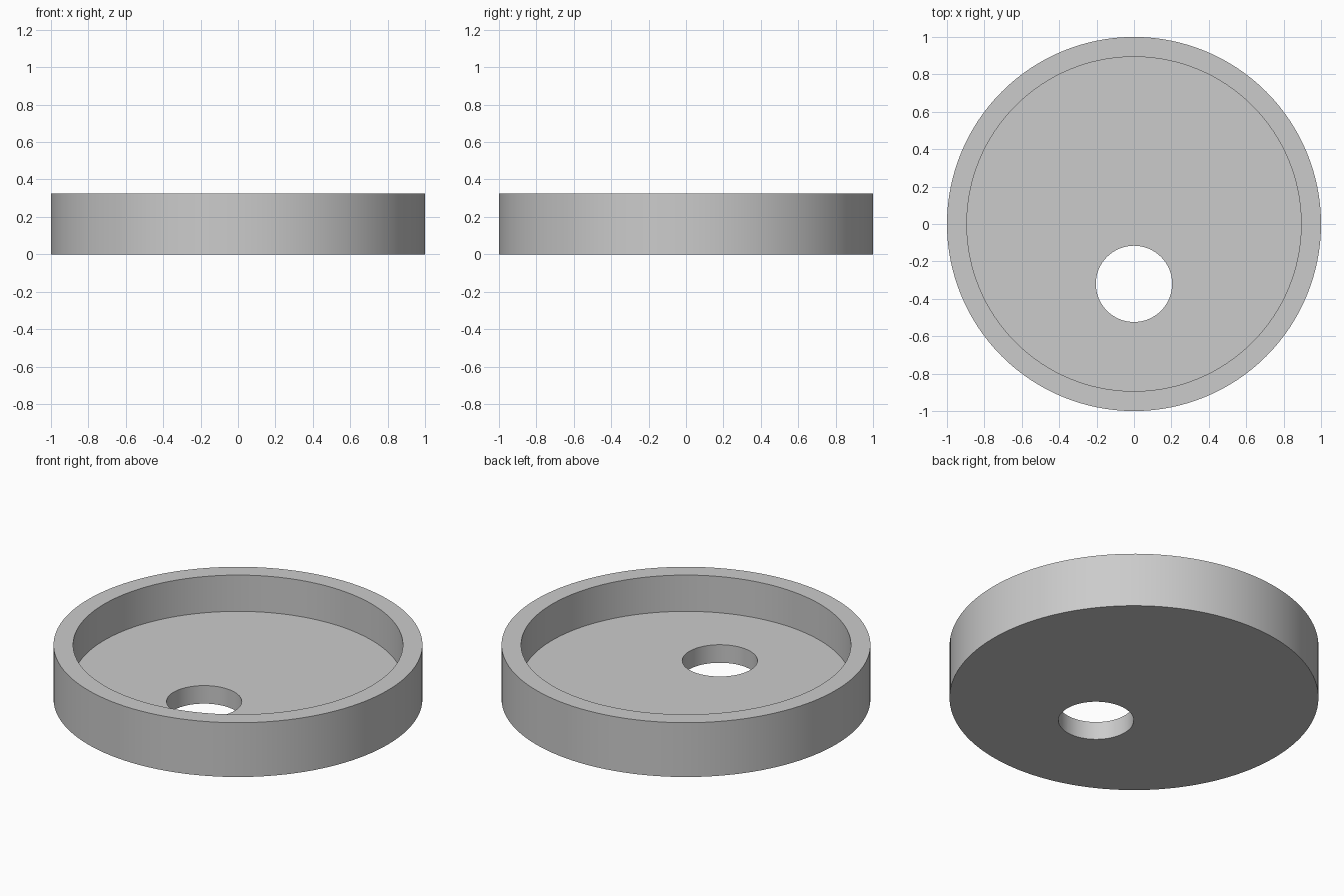
import bpy
import math

HEIGHT = 0.325
FLOOR = 0.108

if "Cube" in bpy.data.objects:
    bpy.data.objects.remove(bpy.data.objects["Cube"], do_unlink=True)

# Single grey material
grey = bpy.data.materials.new("plain_grey")
grey.use_nodes = True
colour = (0.6, 0.6, 0.6, 1)
grey.diffuse_color = colour
grey.node_tree.nodes["Principled BSDF"].inputs["Base Color"].default_value = colour


def cylinder(name, radius, bottom, top, y=0, sides=128):
    bpy.ops.mesh.primitive_cylinder_add(
        vertices=sides, radius=radius, depth=top - bottom,
        location=(0, y, (bottom + top) / 2))
    obj = bpy.context.object
    obj.name = name
    obj.data.materials.append(grey)
    return obj


def cut(target, cutter):
    bpy.context.view_layer.objects.active = target
    mod = target.modifiers.new(cutter.name, "BOOLEAN")
    mod.operation = "DIFFERENCE"
    mod.solver = "EXACT"
    mod.object = cutter
    bpy.ops.object.modifier_apply(modifier=mod.name)
    bpy.data.objects.remove(cutter, do_unlink=True)


# Round tray body, hollowed from above, with an off-centre through hole
tray = cylinder("round_tray", 1, 0, HEIGHT)
cut(tray, cylinder("recess_cutter", 0.894, FLOOR, HEIGHT + 0.2))
cut(tray, cylinder("hole_cutter", 0.204, -0.2, HEIGHT + 0.2, y=-0.32, sides=64))

# Smooth walls with crisp rims
bpy.ops.object.select_all(action="DESELECT")
tray.select_set(True)
bpy.context.view_layer.objects.active = tray
bpy.ops.object.shade_smooth_by_angle(angle=math.radians(30))
